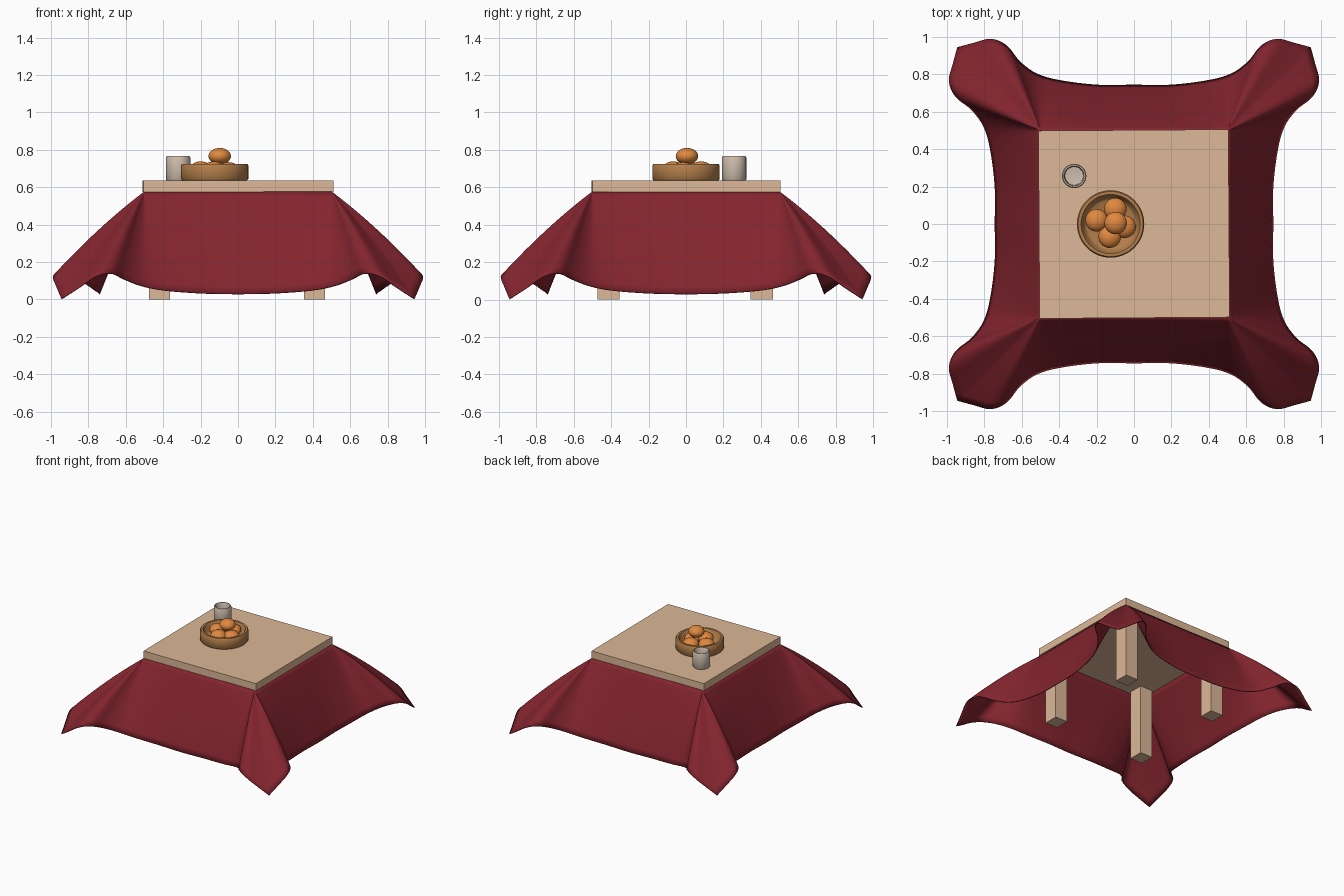
import bpy, bmesh, math
from mathutils import Vector, Matrix

if "Cube" in bpy.data.objects:
    bpy.data.objects.remove(bpy.data.objects["Cube"])


def material(name, rgb):
    m = bpy.data.materials.new(name)
    m.diffuse_color = (*rgb, 1)
    m.use_nodes = True
    m.node_tree.nodes["Principled BSDF"].inputs["Base Color"].default_value = m.diffuse_color
    return m


WOOD = material("pale_wood", (0.72, 0.48, 0.31))
RED = material("red_cloth", (0.23, 0.018, 0.028))
BOWL = material("bowl_wood", (0.45, 0.21, 0.07))
ORANGE = material("orange_peel", (0.75, 0.25, 0.05))
CLAY = material("clay", (0.62, 0.52, 0.42))


def finish(name, bm, mat, smooth=True):
    me = bpy.data.meshes.new(name)
    bm.to_mesh(me)
    bm.free()
    me.materials.append(mat)
    ob = bpy.data.objects.new(name, me)
    bpy.context.collection.objects.link(ob)
    if smooth:
        bpy.ops.object.select_all(action='DESELECT')
        ob.select_set(True)
        bpy.context.view_layer.objects.active = ob
        bpy.ops.object.shade_smooth_by_angle(angle=math.radians(45))
    return ob


def box(name, lo, hi, mat):
    bm = bmesh.new()
    lo, hi = Vector(lo), Vector(hi)
    bmesh.ops.create_cube(bm, size=1, matrix=Matrix.Translation((lo + hi) / 2)
                          @ Matrix.Diagonal((*(hi - lo), 1)))
    return finish(name, bm, mat, False)


def lathe(name, profile, centre, mat):
    bm = bmesh.new()
    vs = [bm.verts.new((r, 0, z)) for r, z in profile]
    es = [bm.edges.new(p) for p in zip(vs, vs[1:])]
    bmesh.ops.spin(bm, geom=vs + es, cent=(0, 0, 0), axis=(0, 0, 1),
                   angle=math.tau, steps=48, use_duplicate=False)
    bmesh.ops.remove_doubles(bm, verts=bm.verts, dist=1e-5)
    bmesh.ops.recalc_face_normals(bm, faces=bm.faces)
    ob = finish(name, bm, mat)
    ob.location = (*centre, 0)
    return ob


# Table top, turned very slightly, and its four legs
top = box("table_top", (-0.508, -0.502, 0.575), (0.508, 0.502, 0.635), WOOD)
top.rotation_euler.z = math.radians(0.4)
for fb, y in (("front", -0.415), ("back", 0.405)):
    for lr, x in (("left", -0.42), ("right", 0.41)):
        box(f"{fb}_{lr}_leg", (x - 0.056, y - 0.059, 0),
            (x + 0.056, y + 0.059, 0.575), WOOD)

# Blanket hem from mid-side to corner: along, outward, height
HEM = [Vector(p) for p in (
    (0, .745, .03), (.2, .745, .034), (.4, .77, .05), (.52, .805, .075),
    (.61, .87, .11), (.68, .955, .14), (.765, .99, .122), (.86, .968, .06),
    (.945, .945, .005))]


def smooth_path(pts, steps):
    first = Vector((-pts[1].x, pts[1].y, pts[1].z))
    ext = [first] + pts + [2 * pts[-1] - pts[-2]]
    out = []
    for a, b, c, d in zip(ext, ext[1:], ext[2:], ext[3:]):
        for i in range(steps):
            t = i / steps
            out.append(0.5 * (2 * b + (c - a) * t + (2 * a - 5 * b + 4 * c - d) * t * t
                              + (3 * b - a - 3 * c + d) * t ** 3))
    return out + [pts[-1]]


# Blanket: loft from the square table edge to the hem, four equal sides
half = smooth_path(HEM, 4)
side = [Vector((-p.x, p.y, p.z)) for p in half[:0:-1]] + half[:-1]
ROWS = 14
bm = bmesh.new()
grid = []
for i in range(ROWS + 1):
    t = i / ROWS
    row = []
    for k in range(4):
        rot = Matrix.Rotation(k * math.pi / 2, 3, 'Z')
        for s, out, z in side:
            a = Vector((max(-0.5, min(0.5, s)), -0.5, 0.578))
            p = a.lerp(Vector((s, -out, z)), t)
            p.z += 0.08 * t * (1 - t)
            row.append(bm.verts.new(rot @ p))
    grid.append(row)
n = len(grid[0])
for r0, r1 in zip(grid, grid[1:]):
    for j in range(n):
        bm.faces.new((r0[j], r1[j], r1[(j + 1) % n], r0[(j + 1) % n]))
bmesh.ops.remove_doubles(bm, verts=bm.verts, dist=1e-5)
blanket = finish("blanket", bm, RED, False)
blanket.data.polygons.foreach_set("use_smooth", [True] * len(blanket.data.polygons))
sol = blanket.modifiers.new("thickness", 'SOLIDIFY')
sol.thickness = 0.006
sol.offset = -1

# Fruit bowl
lathe("fruit_bowl", [(0, .636), (.172, .636), (.18, .645), (.18, .716), (.174, .725),
                     (.158, .725), (.152, .716), (.14, .665), (.125, .655), (0, .655)],
      (-0.125, 0), BOWL)

# Oranges: four in the bowl and one on top
for i, c in enumerate([(-.2, .02, .694), (-.1, .08, .694), (-.13, -.068, .694),
                       (-.05, -.015, .69), (-.098, .005, .766)]):
    bm = bmesh.new()
    bmesh.ops.create_uvsphere(bm, u_segments=32, v_segments=16, radius=1)
    ob = finish(f"orange_{i + 1}", bm, ORANGE)
    ob.location = c
    ob.scale = (.06, .06, .044)

# Cup
lathe("cup", [(0, .635), (.06, .635), (.065, .642), (.065, .758), (.061, .766),
              (.054, .766), (.05, .758), (.048, .66), (0, .655)],
      (-0.32, 0.257), CLAY)
